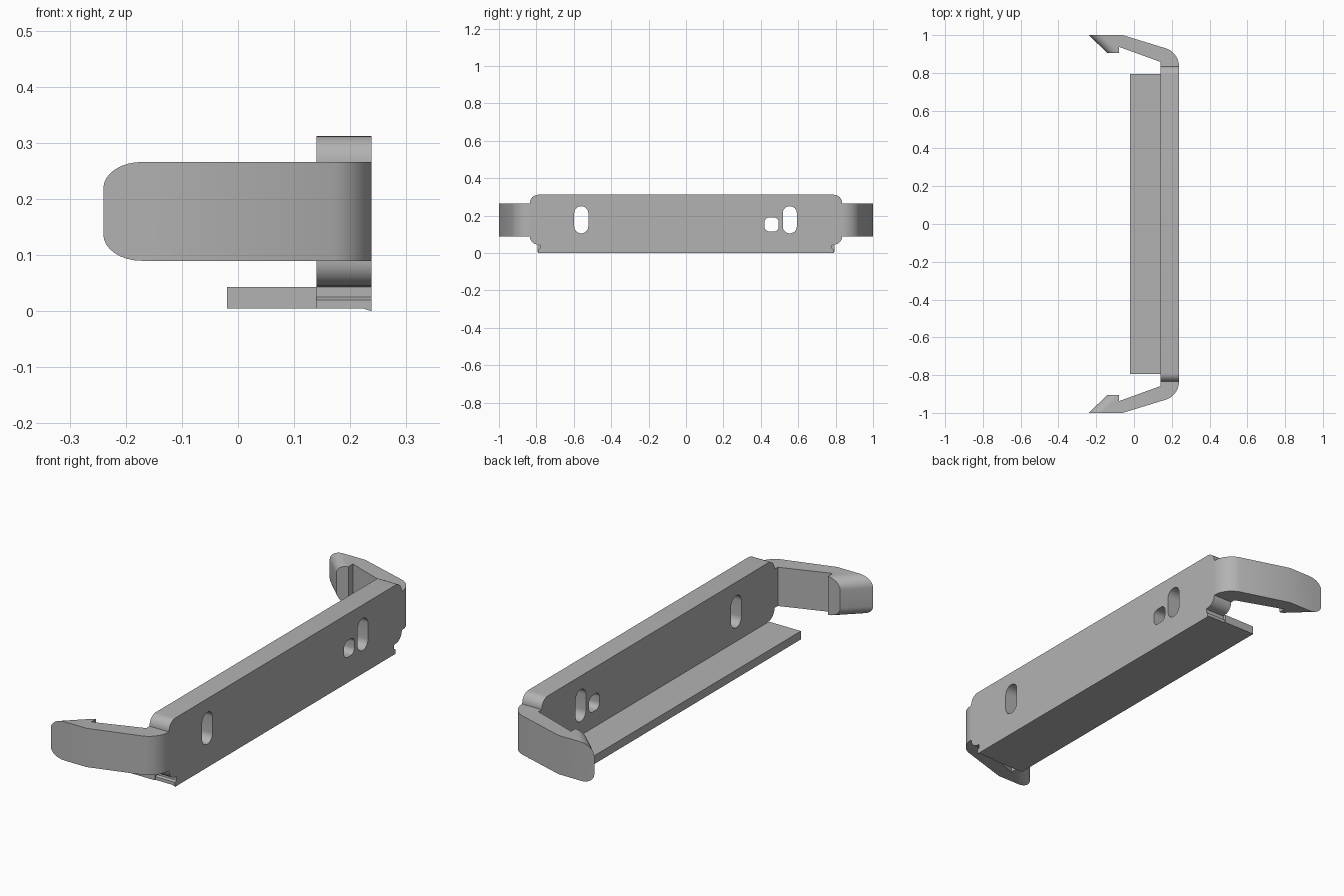
import bpy, bmesh, math
from mathutils import Matrix

cube = bpy.data.objects.get("Cube")
if cube:
    bpy.data.objects.remove(cube, do_unlink=True)

GREY = (0.45, 0.45, 0.45, 1)
mat = bpy.data.materials.new("plain grey")
mat.use_nodes = True
mat.diffuse_color = GREY
mat.node_tree.nodes["Principled BSDF"].inputs["Base Color"].default_value = GREY


def arc(cx, cy, r, start, end, n=8):
    """Points on an arc, angles in degrees."""
    angles = [math.radians(start + (end - start) * i / n) for i in range(n + 1)]
    return [(cx + r * math.cos(a), cy + r * math.sin(a)) for a in angles]


def rounded(cx, cy, w, h, r):
    """Rounded rectangle, centred on a point."""
    x, y = w / 2 - r, h / 2 - r
    corners = [(x, y, 0), (-x, y, 90), (-x, -y, 180), (x, -y, 270)]
    return [p for dx, dy, a in corners for p in arc(cx + dx, cy + dy, r, a, a + 90)]


def prism(name, profile, axis, low, high, matrix=None):
    """Extrude a closed profile along an axis."""
    place = {"x": lambda a, b, d: (d, a, b),
             "y": lambda a, b, d: (a, d, b),
             "z": lambda a, b, d: (a, b, d)}[axis]
    bm = bmesh.new()
    face = bm.faces.new([bm.verts.new(place(a, b, low)) for a, b in profile])
    top = bmesh.ops.extrude_face_region(bm, geom=[face])["geom"]
    verts = [v for v in top if isinstance(v, bmesh.types.BMVert)]
    bmesh.ops.translate(bm, verts=verts, vec=place(0, 0, high - low))
    bmesh.ops.recalc_face_normals(bm, faces=bm.faces)
    if matrix:
        bm.transform(matrix)
    mesh = bpy.data.meshes.new(name)
    bm.to_mesh(mesh)
    bm.free()
    mesh.materials.append(mat)
    obj = bpy.data.objects.new(name, mesh)
    bpy.context.collection.objects.link(obj)
    return obj


def activate(obj):
    bpy.ops.object.select_all(action="DESELECT")
    obj.select_set(True)
    bpy.context.view_layer.objects.active = obj


def combine(obj, tool, operation):
    """Apply a boolean and discard its tool."""
    activate(obj)
    mod = obj.modifiers.new("cut", "BOOLEAN")
    mod.operation, mod.object, mod.solver = operation, tool, "EXACT"
    bpy.ops.object.modifier_apply(modifier=mod.name)
    bpy.data.objects.remove(tool, do_unlink=True)


def smooth(obj):
    activate(obj)
    bpy.ops.object.shade_smooth_by_angle(angle=math.radians(30))


# Upright plate with rounded corners and small relief notches at the bend
half = [(0.79, 0.005), (0.79, 0.02), (0.78, 0.025), (0.78, 0.043)]
half += arc(0.79, 0.09, 0.045, -90, 0) + arc(0.79, 0.267, 0.045, 0, 90)
plate = prism("back_plate", half + [(-y, z) for y, z in reversed(half)], "x", 0.14, 0.238)

# Two screw slots and a small square hole
for y, z, w, h, r in [(-0.56, 0.178, 0.075, 0.145, 0.037),
                      (0.555, 0.178, 0.075, 0.145, 0.037),
                      (0.458, 0.153, 0.075, 0.075, 0.025)]:
    combine(plate, prism("hole_cutter", rounded(y, z, w, h, r), "x", 0, 1), "DIFFERENCE")
smooth(plate)

# Bottom shelf and the thin lip under the bend
prism("shelf", [(-0.02, 0.005), (0.14, 0.005), (0.14, 0.043), (-0.02, 0.043)],
      "y", -0.795, 0.795)
prism("bottom_lip", [(0.223, 0.005), (0.238, 0), (0.238, 0.005)], "y", -0.79, 0.79)

# Bent arm with a hook, seen from above
outline = [(0.14, 0.835), (0.238, 0.835)] + arc(0.138, 0.835, 0.1, 5, 70, 10)
outline += [(-0.06, 1), (-0.34, 1), (-0.24, 0.905), (-0.08, 0.905),
            (-0.08, 0.938), (0.14, 0.858)]
arms = prism("hook_arms", outline, "z", 0.05, 0.3)

# Slanted hook face with rounded upper and lower edges
low, high, r = 0.09, 0.266, 0.047
slab = arc(r, low + r, r, 270, 180) + arc(r, high - r, r, 180, 90)
slab += [(1, high), (1, low)]
turn = Matrix.Translation((-0.24, 1, 0)) @ Matrix.Rotation(math.radians(46.4), 4, "Z")
combine(arms, prism("tip_shape", slab, "y", -1, 1, turn), "INTERSECT")

# Matching arm at the other end
mirror = arms.modifiers.new("mirror", "MIRROR")
mirror.use_axis = (False, True, False)
mirror.use_mirror_merge = False
bpy.ops.object.modifier_apply(modifier=mirror.name)
smooth(arms)
